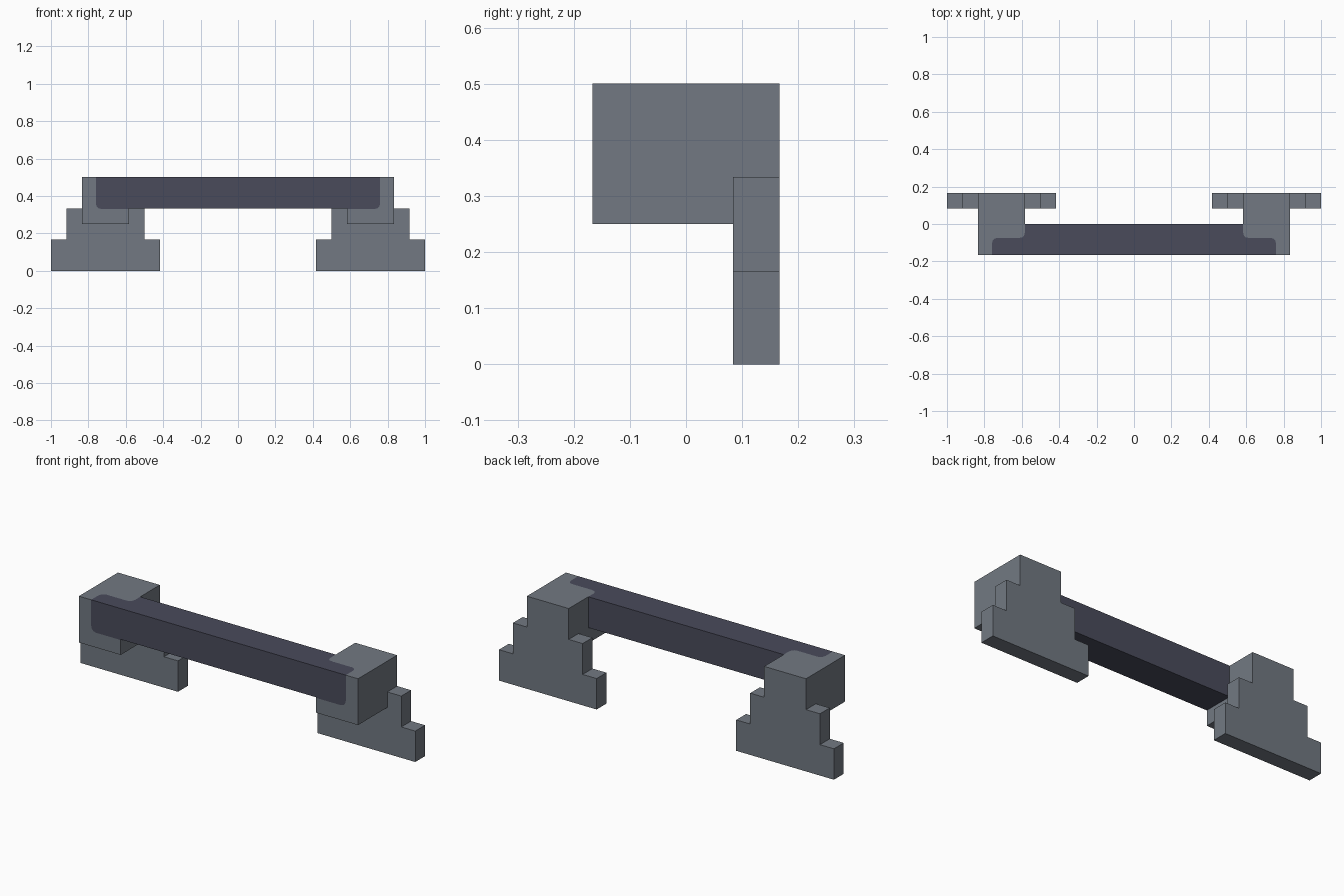
import bpy, bmesh

cube = bpy.data.objects.get("Cube")
if cube:
    bpy.data.objects.remove(cube, do_unlink=True)


def material(name, rgb):
    m = bpy.data.materials.new(name)
    m.use_nodes = True
    m.diffuse_color = (*rgb, 1)
    m.node_tree.nodes["Principled BSDF"].inputs["Base Color"].default_value = (*rgb, 1)
    return m


stone = material("stone grey", (0.168, 0.191, 0.223))
dark = material("dark slate", (0.067, 0.070, 0.105))


def build(name, faces, mats, mirror=False):
    """Weld a list of (points, material index) into one closed object."""
    bm = bmesh.new()
    for points, index in faces:
        bm.faces.new([bm.verts.new(p) for p in points]).material_index = index
    bmesh.ops.remove_doubles(bm, verts=bm.verts, dist=1e-5)
    bmesh.ops.recalc_face_normals(bm, faces=bm.faces)
    mesh = bpy.data.meshes.new(name)
    bm.to_mesh(mesh)
    bm.free()
    obj = bpy.data.objects.new(name, mesh)
    bpy.context.collection.objects.link(obj)
    for m in mats:
        mesh.materials.append(m)
    if mirror:
        obj.modifiers.new("Mirror", "MIRROR").use_mirror_merge = False
    return obj


def prism(name, profile, y0, y1, mat, mirror=False):
    """Extrude an x-z profile from y0 to y1."""
    front = [(x, y0, z) for x, z in profile]
    back = [(x, y1, z) for x, z in profile]
    faces = [(front, 0), (back, 0)]
    for i in range(len(profile)):
        faces.append(([front[i - 1], front[i], back[i], back[i - 1]], 0))
    return build(name, faces, [mat], mirror)


u = 1 / 12
inner, outer, depth = 7 * u, 10 * u, 2 * u
low, mid, high = 3 * u, 4 * u, 6 * u

# Long crossbar between the end blocks
prism("crossbar", [(-inner, mid), (inner, mid), (inner, high), (-inner, high)],
      -depth, 0, dark)

# Stepped feet behind the end blocks
prism("stepped_feet", [(5 * u, 0), (1, 0), (1, 2 * u), (11 * u, 2 * u), (11 * u, mid),
                       (outer, mid), (outer, low), (inner, low), (inner, mid),
                       (6 * u, mid), (6 * u, 2 * u), (5 * u, 2 * u)],
      u, depth, stone, mirror=True)

# End blocks, with the crossbar colour running onto the top and front
top_line = [(inner, -0.045), (0.588, -0.062), (0.597, -0.071), (0.615, -0.075),
            (0.735, -0.075), (0.748, -0.080), (0.756, -0.090), (0.76, -0.107)]
front_line = [(inner, 0.33), (0.73, 0.33), (0.746, 0.334), (0.756, 0.344), (0.76, 0.36)]
top = [(x, y, high) for x, y in top_line] + [(0.76, -depth, high)]
front = [(x, -depth, z) for x, z in front_line] + [(0.76, -depth, high)]


def corners(x, y, z):
    return ((inner, outer)[x], (-depth, depth)[y], (low, high)[z])


faces = [
    (top + [corners(0, 0, 1)], 1),
    (top[::-1] + [corners(0, 1, 1), corners(1, 1, 1), corners(1, 0, 1)], 0),
    (front + [corners(0, 0, 1)], 1),
    (front + [corners(1, 0, 1), corners(1, 0, 0), corners(0, 0, 0)], 0),
    ([corners(0, 0, 0), front[0], corners(0, 0, 1), top[0],
      corners(0, 1, 1), corners(0, 1, 0)], 0),
    ([corners(1, 0, 0), corners(1, 0, 1), corners(1, 1, 1), corners(1, 1, 0)], 0),
    ([corners(0, 1, 0), corners(0, 1, 1), corners(1, 1, 1), corners(1, 1, 0)], 0),
    ([corners(0, 0, 0), corners(1, 0, 0), corners(1, 1, 0), corners(0, 1, 0)], 0),
]
build("end_blocks", faces, [stone, dark], mirror=True)
